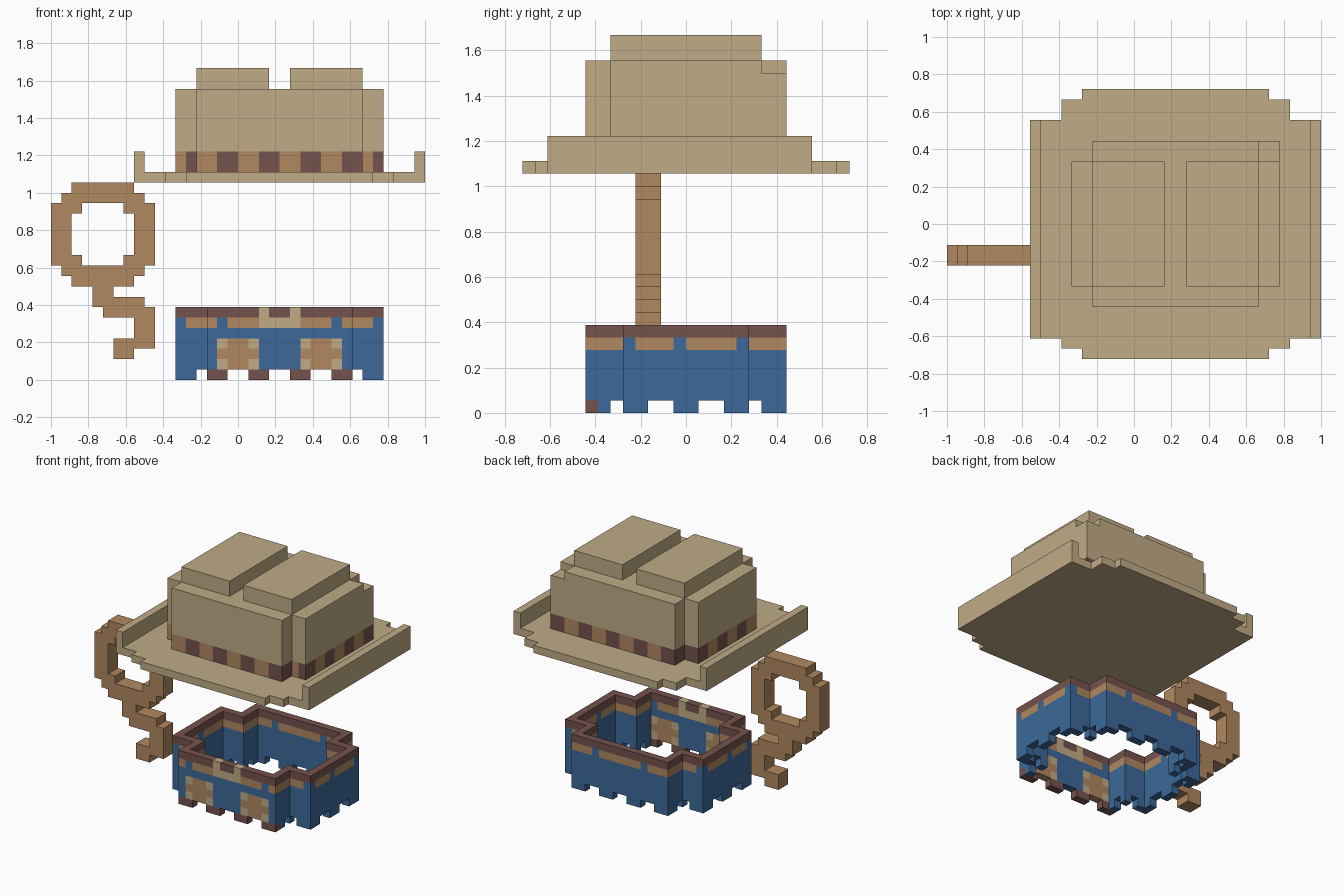
import bpy, bmesh

if "Cube" in bpy.data.objects:
    bpy.data.objects.remove(bpy.data.objects["Cube"])

U = 1 / 18  # size of one block

def material(name, rgb):
    m = bpy.data.materials.new(name)
    lin = [((c / 255 + 0.055) / 1.055) ** 2.4 for c in rgb]
    m.diffuse_color = (*lin, 1)
    m.use_nodes = True
    m.node_tree.nodes["Principled BSDF"].inputs["Base Color"].default_value = m.diffuse_color
    return m

TAN, ORANGE, DARK, BLUE = range(4)
MATS = [material("tan_felt", (192, 171, 134)), material("light_leather", (176, 136, 95)),
        material("dark_leather", (117, 82, 77)), material("blue_denim", (60, 105, 153))]

def box(x0, x1, y0, y1, z0, z1):
    """All unit cells in a box, given in block units."""
    return {(x, y, z) for x in range(x0, x1) for y in range(y0, y1) for z in range(z0, z1)}

def build(name, cells, colour):
    """Outer skin of a set of cells; colour(x, y, z) gives the material index."""
    bm = bmesh.new()
    verts = {}
    def vert(p):
        if p not in verts:
            verts[p] = bm.verts.new([c * U for c in p])
        return verts[p]
    for cell in sorted(cells):
        for axis in range(3):
            a, b = (axis + 1) % 3, (axis + 2) % 3
            for side in (0, 1):
                other = list(cell)
                other[axis] += 2 * side - 1
                if tuple(other) in cells:
                    continue
                ring = []
                for da, db in ((0, 0), (1, 0), (1, 1), (0, 1)):
                    p = list(cell)
                    p[axis] += side
                    p[a] += da
                    p[b] += db
                    ring.append(vert(tuple(p)))
                face = bm.faces.new(ring if side else ring[::-1])
                face.material_index = colour(*cell)
    # merge coplanar squares of the same colour
    bmesh.ops.dissolve_limit(bm, angle_limit=0.01, verts=bm.verts[:], edges=bm.edges[:],
                             delimit={'MATERIAL'})
    mesh = bpy.data.meshes.new(name)
    bm.to_mesh(mesh)
    bm.free()
    for m in MATS:
        mesh.materials.append(m)
    bpy.context.collection.objects.link(bpy.data.objects.new(name, mesh))

# hat brim with stepped ends and turned-up sides
brim = (box(-10, 18, -11, 10, 19, 20) | box(-7, 15, -12, 12, 19, 20) | box(-5, 13, -13, 13, 19, 20)
        | box(-10, -9, -11, 10, 20, 22) | box(17, 18, -11, 10, 20, 22))
build("hat_brim", brim, lambda x, y, z: TAN)

# hat crown: notched corners (back right one filled), two top pads, striped band
crown = (box(-4, 12, -8, 8, 20, 28) | box(-6, 14, -6, 6, 20, 28) | box(12, 14, 6, 8, 20, 27)
         | box(-4, 3, -6, 6, 28, 30) | box(5, 12, -6, 6, 28, 30))

def crown_colour(x, y, z):
    if z > 21:
        return TAN
    if x == 13:
        dark = y // 2 % 2 == 1
    elif x == -6:
        dark = y // 2 % 2 == 0
    elif y > 5:
        dark = x // 2 % 2 == 0
    elif x == 12 or x == -5:
        dark = x == -5
    else:
        dark = x // 2 % 2 == 1
    return DARK if dark else ORANGE

build("hat_crown", crown, crown_colour)

# rope: loop with a hole, then a winding tail
loop = box(-18, -8, -4, -2, 11, 17)
for x0, x1, z0, z1 in ((-17, -9, 10, 18), (-16, -10, 9, 19)):
    loop |= box(x0, x1, -4, -2, z0, z1)
loop -= box(-16, -10, -4, -2, 12, 16) | box(-15, -11, -4, -2, 11, 17)
tail = set()
for x0, x1, z0, z1 in ((-14, -12, 7, 9), (-12, -9, 7, 8), (-13, -8, 6, 7),
                       (-10, -8, 3, 6), (-12, -10, 2, 4)):
    tail |= box(x0, x1, -4, -2, z0, z1)
build("rope", loop | tail, lambda x, y, z: ORANGE)

# trousers: hollow cross-shaped wall with a toothed lower edge
wall = box(-3, 11, -8, 8, 0, 7) | box(-6, 14, -5, 5, 0, 7)
wall -= box(-2, 10, -7, 7, 0, 7) | box(-5, 13, -4, 4, 0, 7)
GAP_X, GAP_Y = (-4, -1, 0, 3, 4, 7, 8, 11), (-6, -3, -2, 1, 2, 5)
wall = {c for c in wall if c[2] or not (c[0] in GAP_X or c[1] in GAP_Y)}

def trouser_colour(x, y, z):
    front = y == -8
    if z >= 5 and front and 2 <= x <= 5:      # buckle
        return DARK if z == 6 and x in (3, 4) else TAN
    if z == 6:                                # belt
        return DARK
    if z == 5:                                # belt stitching
        gap = (x in (-6, 13) and y in (-5, -1, 4)) or (front and x in (-2, 9)) \
            or (y == 7 and x in (0, 7))
        return BLUE if gap else ORANGE
    if front and z == 0:                      # front fringe
        return DARK
    if front and 1 <= z <= 3:                 # patches with tan corners
        for x0 in (-2, 6):
            if x0 <= x < x0 + 4:
                return TAN if z != 2 and x in (x0, x0 + 3) else ORANGE
    return BLUE

build("trousers", wall, trouser_colour)
